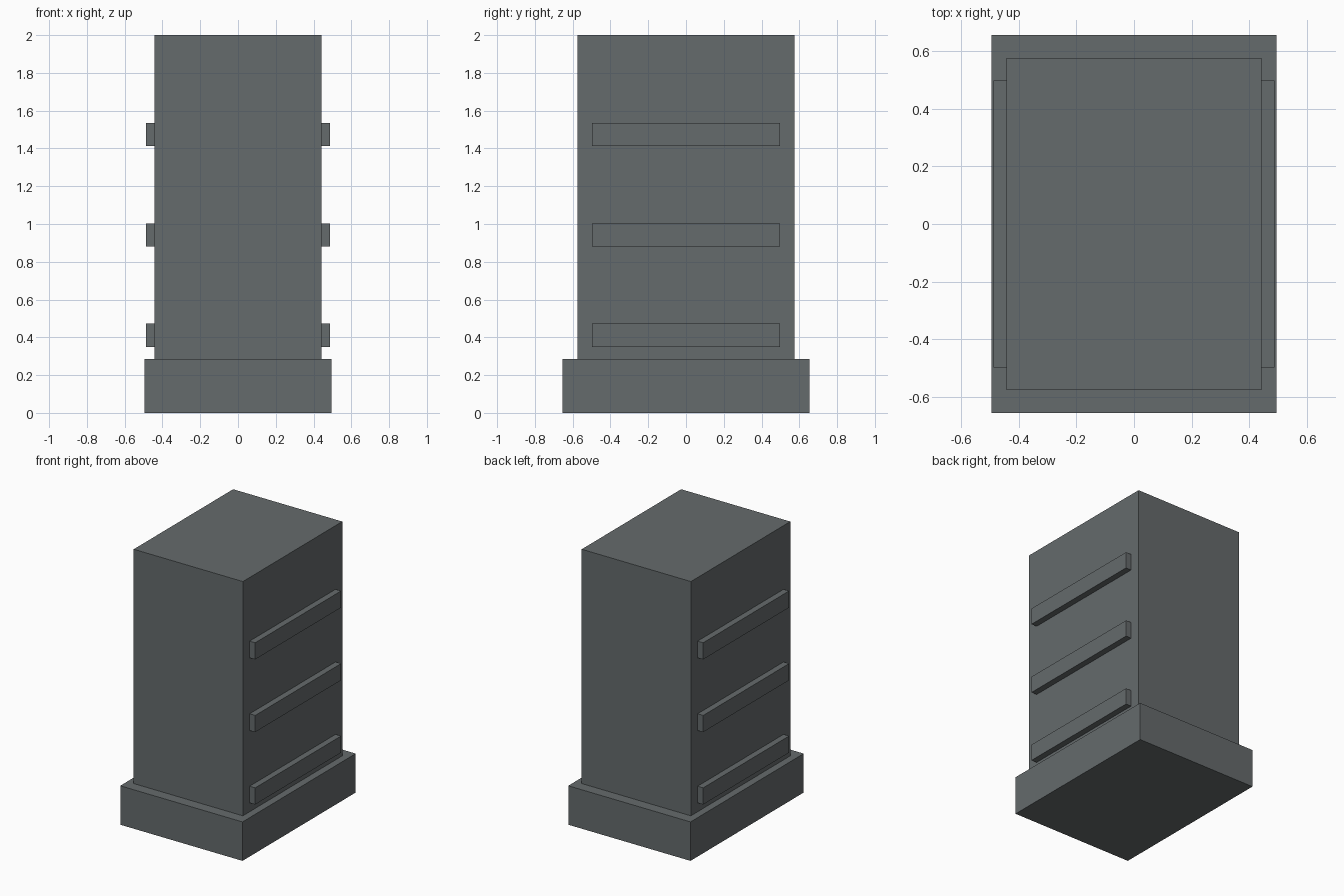
import bpy
import bmesh
from mathutils import Matrix, Vector

if "Cube" in bpy.data.objects:
    bpy.data.objects.remove(bpy.data.objects["Cube"])

grey = bpy.data.materials.new("slate grey")
grey.diffuse_color = (0.13, 0.145, 0.15, 1.0)
grey.use_nodes = True
grey.node_tree.nodes["Principled BSDF"].inputs["Base Color"].default_value = grey.diffuse_color


def box(name, low, high):
    """Axis-aligned box between two opposite corners."""
    low, high = Vector(low), Vector(high)
    bm = bmesh.new()
    bmesh.ops.create_cube(bm, size=1.0, matrix=Matrix.Diagonal((*(high - low), 1.0)))
    mesh = bpy.data.meshes.new(name)
    bm.to_mesh(mesh)
    bm.free()
    mesh.materials.append(grey)
    obj = bpy.data.objects.new(name, mesh)
    obj.location = (low + high) / 2
    bpy.context.collection.objects.link(obj)
    return obj


# Wide plinth and the tall block standing on it
box("plinth", (-0.495, -0.655, 0), (0.495, 0.655, 0.285))
box("body", (-0.442, -0.575, 0.285), (0.442, 0.575, 2.0))

# Three horizontal rails on each long side
for side, sign in (("left", -1), ("right", 1)):
    for i, z in enumerate((0.35, 0.88, 1.412)):
        x0, x1 = sorted((sign * 0.442, sign * 0.487))
        box(f"{side}_rail_{i + 1}", (x0, -0.497, z), (x1, 0.497, z + 0.122))
